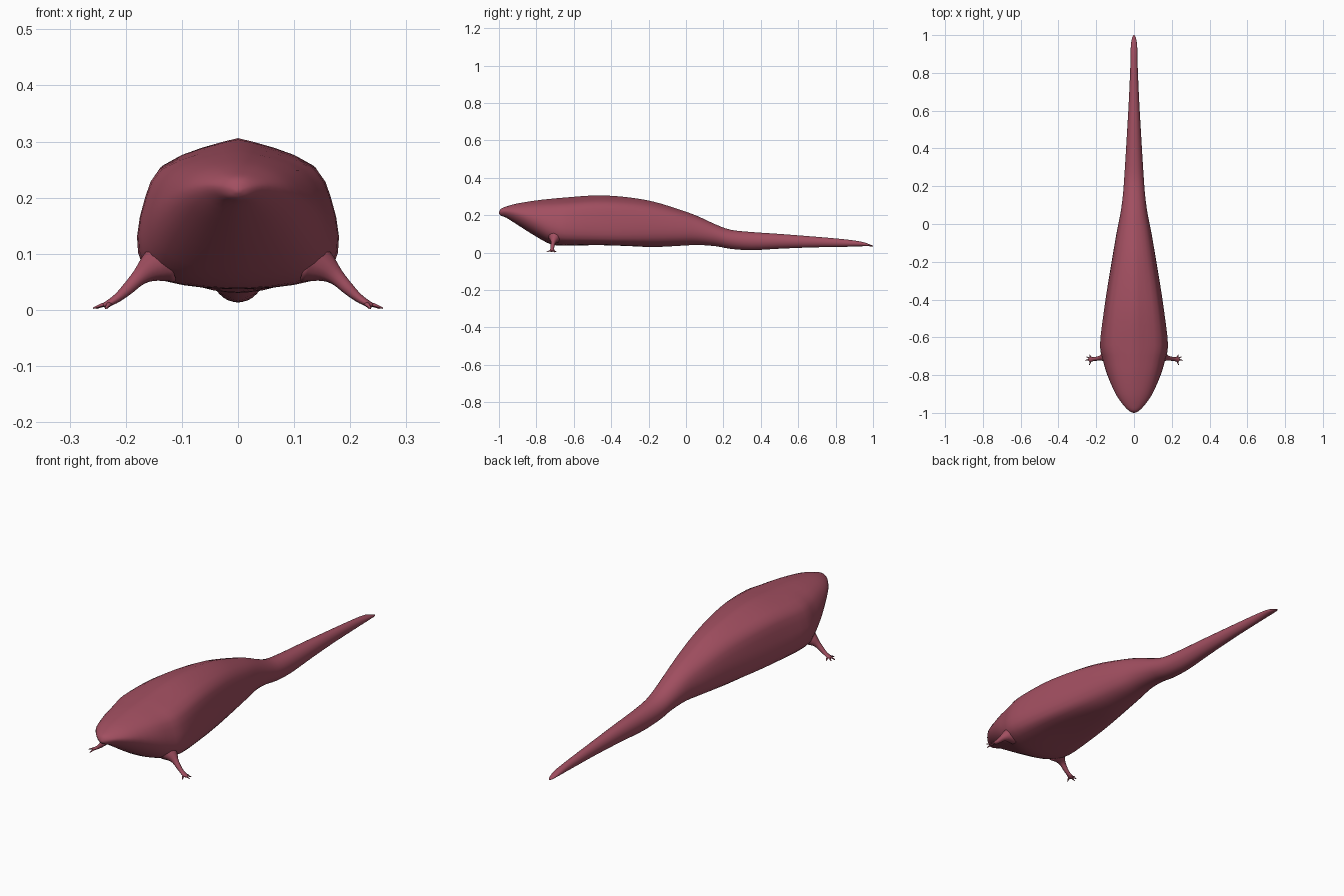
import bpy, bmesh, math
from mathutils import Vector

if "Cube" in bpy.data.objects:
    bpy.data.objects.remove(bpy.data.objects["Cube"])

skin = bpy.data.materials.new("dusky_red_skin")
skin.diffuse_color = (0.36, 0.078, 0.118, 1)
skin.use_nodes = True
skin.node_tree.nodes["Principled BSDF"].inputs["Base Color"].default_value = skin.diffuse_color


def smooth_rows(rows, steps):
    """Catmull-Rom interpolation of rows of numbers."""
    out = []
    for i in range(len(rows) - 1):
        a, b, c, d = (rows[max(i - 1, 0)], rows[i], rows[i + 1],
                      rows[min(i + 2, len(rows) - 1)])
        for s in range(steps):
            t = s / steps
            out.append([0.5 * (2 * q + (r - p) * t + (2 * p - 5 * q + 4 * r - w) * t * t
                               + (3 * q - p - 3 * r + w) * t ** 3)
                        for p, q, r, w in zip(a, b, c, d)])
    out.append(list(rows[-1]))
    return out


def loft(bm, rings):
    """Skin closed rings of equal length and cap both ends."""
    vs = [[bm.verts.new(p) for p in ring] for ring in rings]
    n = len(vs[0])
    for a, b in zip(vs, vs[1:]):
        for i in range(n):
            j = (i + 1) % n
            bm.faces.new((a[i], a[j], b[j], b[i]))
    bm.faces.new(vs[0])
    bm.faces.new(vs[-1])


def tube(bm, path, sides=10):
    """Tapered tube through rows of x, y, z, width radius, height radius."""
    rings = []
    for k, (x, y, z, ry, rz) in enumerate(path):
        a, b = path[max(k - 1, 0)], path[min(k + 1, len(path) - 1)]
        t = (Vector(b[:3]) - Vector(a[:3])).normalized()
        side = Vector((0, 0, 1)).cross(t).normalized()
        up = t.cross(side)
        rings.append([Vector((x, y, z)) + side * ry * math.cos(2 * math.pi * i / sides)
                      + up * rz * math.sin(2 * math.pi * i / sides) for i in range(sides)])
    loft(bm, rings)


def finish(name, bm):
    bmesh.ops.remove_doubles(bm, verts=bm.verts, dist=0.0003)
    bmesh.ops.recalc_face_normals(bm, faces=bm.faces)
    me = bpy.data.meshes.new(name)
    bm.to_mesh(me)
    bm.free()
    me.materials.append(skin)
    for p in me.polygons:
        p.use_smooth = True
    ob = bpy.data.objects.new(name, me)
    bpy.context.collection.objects.link(ob)
    return ob


# Half cross-sections, from ridge to belly: width fraction, height fraction
HEAD = [(0, 1), (.38, .96), (.70, .85), (.92, .70), (1, .54), (.90, .33), (.66, .14), (.35, .04), (0, 0)]
TRUNK = [(0, 1), (.40, .935), (.79, .825), (.92, .62), (1, .33), (.95, .13), (.75, .045), (.35, .005), (0, 0)]
TAIL = [(math.sin(math.pi * i / 8), .5 + .5 * math.cos(math.pi * i / 8)) for i in range(9)]

# Body stations: y, half width, belly z, back z, trunk weight, tail weight
STATIONS = [
    (-1.00, .004, .210, .216, 0, 0), (-.99, .025, .198, .234, 0, 0),
    (-.96, .055, .186, .247, 0, 0), (-.90, .097, .148, .263, .1, 0),
    (-.80, .141, .085, .279, .4, 0), (-.72, .165, .044, .288, .65, 0),
    (-.64, .180, .037, .295, .85, 0), (-.48, .162, .040, .306, 1, 0),
    (-.33, .140, .036, .298, .9, .1), (-.18, .115, .030, .274, .6, .4),
    (-.04, .091, .036, .232, .4, .6), (.06, .071, .041, .196, .2, .8),
    (.16, .058, .034, .150, 0, 1), (.24, .052, .020, .122, 0, 1),
    (.35, .045, .013, .110, 0, 1), (.50, .036, .021, .100, 0, 1),
    (.68, .026, .028, .086, 0, 1), (.85, .019, .031, .071, 0, 1),
    (.94, .017, .034, .058, 0, 1), (.985, .010, .034, .043, 0, 1),
    (1.00, .002, .034, .037, 0, 1)]

rings = []
for y, w, lo, hi, kt, kl in smooth_rows(STATIONS, 3):
    half = [[(1 - kt - kl) * h + kt * b + kl * t for h, b, t in zip(H, B, T)]
            for H, B, T in zip(HEAD, TRUNK, TAIL)]
    half = smooth_rows(half, 2)
    right = [(u * w, y, lo + v * (hi - lo)) for u, v in half]
    left = [(-x, yy, z) for x, yy, z in right[-2:0:-1]]
    rings.append(right + left)
bm = bmesh.new()
loft(bm, rings)
finish("body_and_tail", bm)

# Front legs with flared shoulder, flat foot and four toes
LEG = [(.130, -.700, .088, .040, .042), (.156, -.704, .074, .026, .026),
       (.176, -.709, .058, .014, .015), (.196, -.713, .038, .011, .011),
       (.214, -.715, .022, .010, .008), (.230, -.717, .012, .013, .006),
       (.240, -.718, .008, .008, .004)]
TOES = [(.234, -.692), (.252, -.702), (.258, -.722), (.236, -.746)]
for name, s in (("right_front_leg", 1), ("left_front_leg", -1)):
    bm = bmesh.new()
    tube(bm, smooth_rows(LEG, 3), 12)
    for tx, ty in TOES:
        mx, my = (.226 + tx) / 2, (-.717 + ty) / 2
        tube(bm, [(.226, -.717, .012, .005, .004), (mx, my, .009, .0045, .0035),
                  (tx, ty, .003, .0015, .0015)], 6)
    for v in bm.verts:
        v.co.x *= s
    finish(name, bm)
